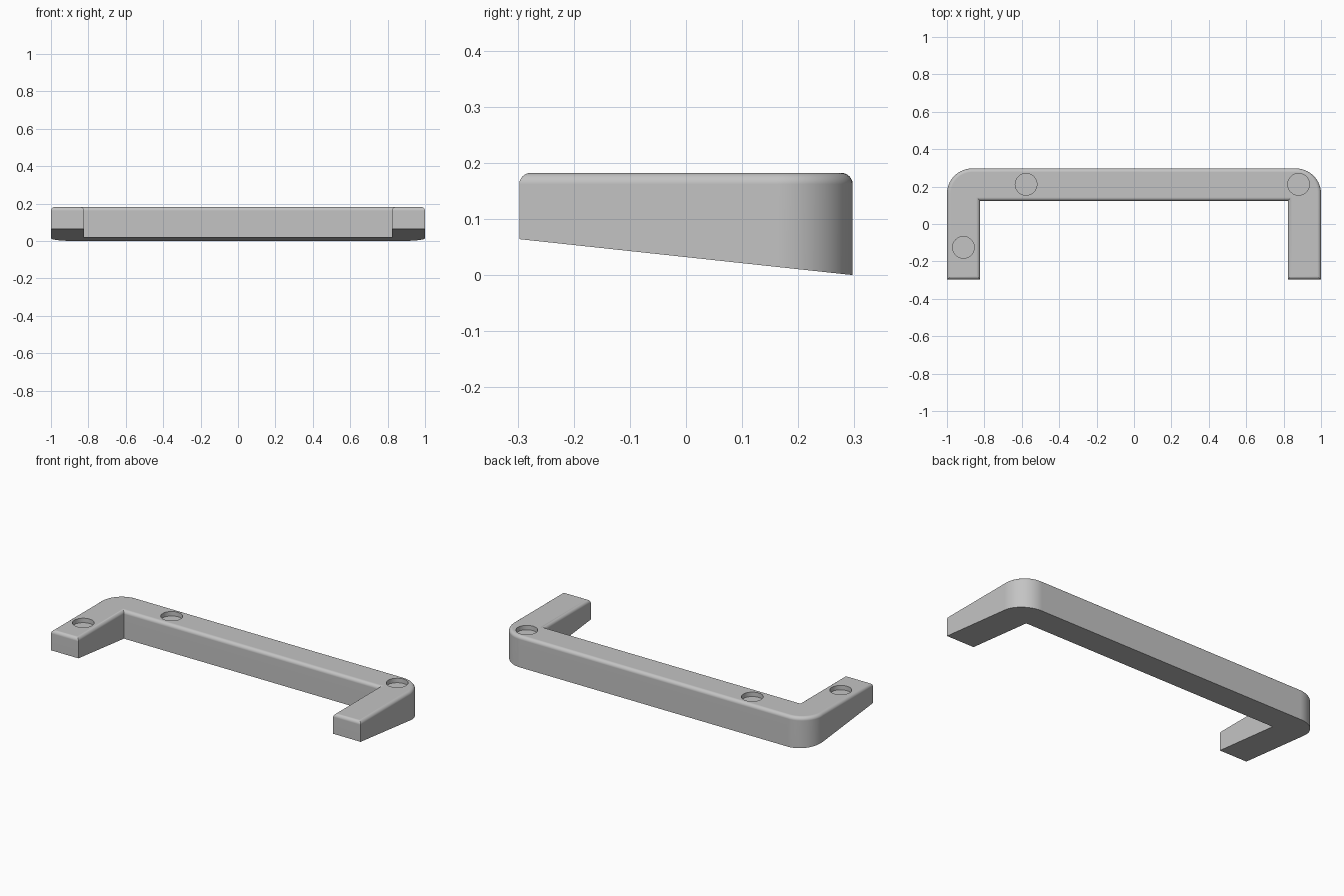
import bpy, bmesh
from math import sin, cos, pi

cube = bpy.data.objects.get("Cube")
if cube:
    bpy.data.objects.remove(cube, do_unlink=True)

HALF_X, HALF_Y = 1.0, 0.297
INNER_X, INNER_Y = 0.823, 0.123
TOP, FRONT_RISE = 0.182, 0.064
CORNER, FILLET, STEPS = 0.135, 0.02, 16
HOLE_RADIUS, HOLE_DEPTH = 0.058, 0.026

grey = bpy.data.materials.new("plain grey")
grey.use_nodes = True
grey.diffuse_color = (0.55, 0.55, 0.55, 1)
grey.node_tree.nodes["Principled BSDF"].inputs["Base Color"].default_value = grey.diffuse_color


def make_object(name, bm):
    mesh = bpy.data.meshes.new(name)
    bm.to_mesh(mesh)
    bm.free()
    mesh.materials.append(grey)
    obj = bpy.data.objects.new(name, mesh)
    bpy.context.collection.objects.link(obj)
    return obj


def underside(y):
    return FRONT_RISE * (HALF_Y - y) / (2 * HALF_Y)


# Right half of the U outline, from the inner corner round to the back
half = [(INNER_X, INNER_Y), (INNER_X, -HALF_Y), (HALF_X, -HALF_Y)]
for i in range(STEPS + 1):
    a = pi / 2 * i / STEPS
    half.append((HALF_X - CORNER + CORNER * cos(a), HALF_Y - CORNER + CORNER * sin(a)))
outline = half + [(-x, y) for x, y in reversed(half)]

# Bracket: flat top, sloping underside, rounded top rim
bm = bmesh.new()
low = [bm.verts.new((x, y, underside(y))) for x, y in outline]
high = [bm.verts.new((x, y, TOP)) for x, y in outline]
bm.faces.new(list(reversed(low)))
bm.faces.new(high)
count = len(outline)
for i in range(count):
    j = (i + 1) % count
    bm.faces.new((low[i], low[j], high[j], high[i]))
bmesh.ops.recalc_face_normals(bm, faces=bm.faces)
rim = [e for e in bm.edges if all(v in high for v in e.verts)]
bmesh.ops.bevel(bm, geom=rim, offset=FILLET, segments=6, profile=0.5, affect="EDGES")
bracket = make_object("bracket", bm)

# Shallow round recesses in the top
bm = bmesh.new()
for x, y in ((-0.577, 0.212), (0.88, 0.212), (-0.912, -0.125)):
    made = bmesh.ops.create_cone(bm, cap_ends=True, segments=48, radius1=HOLE_RADIUS,
                                 radius2=HOLE_RADIUS, depth=2 * HOLE_DEPTH)
    bmesh.ops.translate(bm, verts=made["verts"], vec=(x, y, TOP))
cutter = make_object("recess_cutter", bm)
cutter.hide_render = True

bpy.context.view_layer.objects.active = bracket
bracket.select_set(True)
cut = bracket.modifiers.new("recesses", "BOOLEAN")
cut.operation = "DIFFERENCE"
cut.solver = "EXACT"
cut.object = cutter
bpy.ops.object.modifier_apply(modifier=cut.name)
bpy.data.objects.remove(cutter, do_unlink=True)

# Smooth fillets with crisp corners and flat large faces
bpy.ops.object.shade_smooth_by_angle(angle=pi / 6)
weighted = bracket.modifiers.new("flat faces", "WEIGHTED_NORMAL")
weighted.keep_sharp = True
